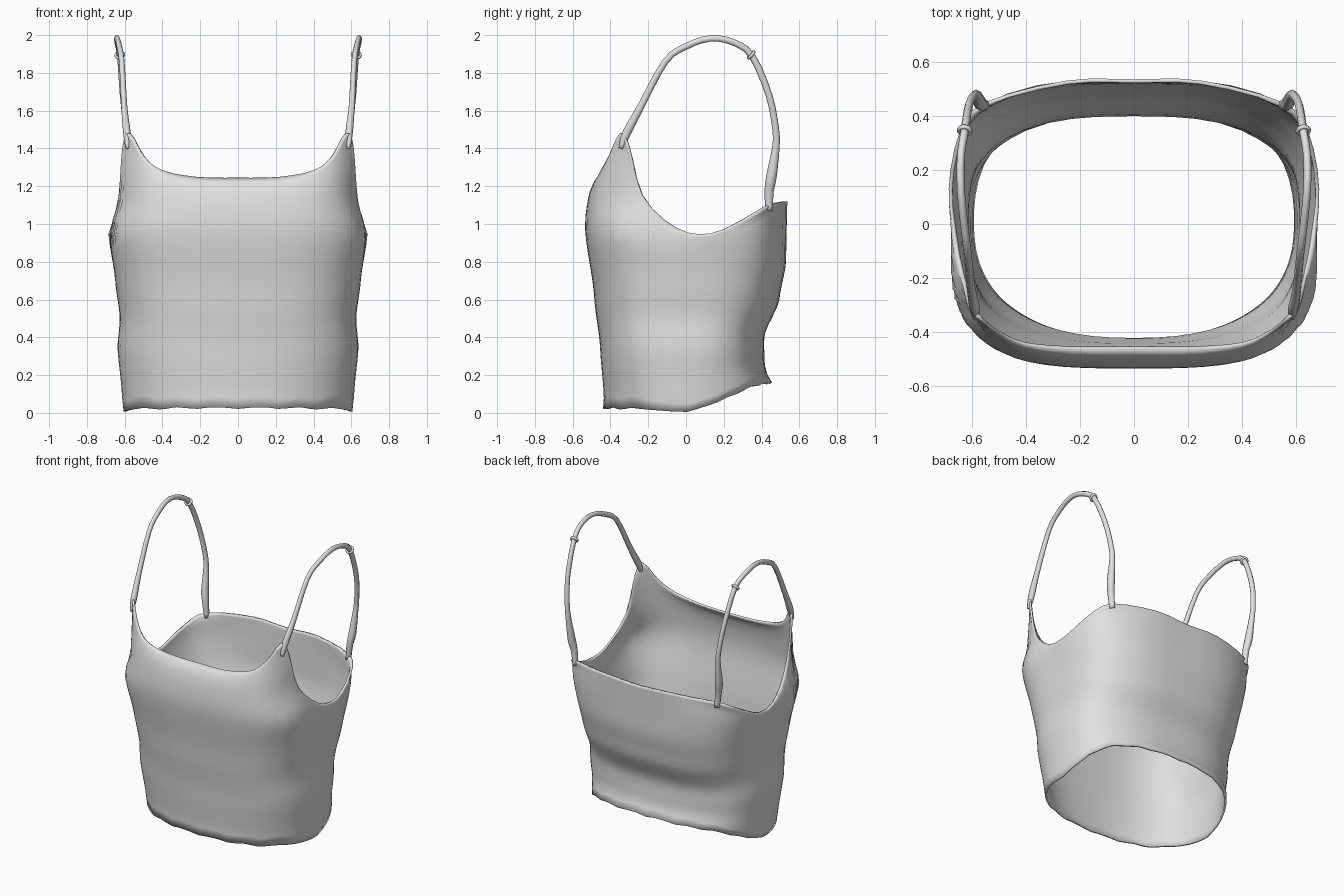
import bpy, bmesh, math
from mathutils import Vector

if "Cube" in bpy.data.objects:
    bpy.data.objects.remove(bpy.data.objects["Cube"])

fabric = bpy.data.materials.new("light grey fabric")
fabric.diffuse_color = (0.75, 0.75, 0.75, 1)
fabric.use_nodes = True
fabric.node_tree.nodes["Principled BSDF"].inputs["Base Color"].default_value = fabric.diffuse_color


def lerp_table(table, x):
    """Smoothed lookup in a list of (x, value)."""
    if x <= table[0][0]:
        return table[0][1]
    for (x0, v0), (x1, v1) in zip(table, table[1:]):
        if x <= x1:
            t = (x - x0) / (x1 - x0)
            t = .5 * t + .5 * t * t * (3 - 2 * t)
            return v0 + (v1 - v0) * t
    return table[-1][1]


def smooth_path(pts, steps, closed):
    """Catmull-Rom interpolation through points."""
    n, out = len(pts), []
    get = (lambda i: pts[i % n]) if closed else (lambda i: pts[max(0, min(n - 1, i))])
    for i in range(n if closed else n - 1):
        a, b, c, d = (Vector(get(i + k)) for k in (-1, 0, 1, 2))
        for s in range(steps):
            t = s / steps
            out.append(0.5 * (2 * b + (c - a) * t + (2 * a - 5 * b + 4 * c - d) * t * t
                              + (3 * b - a - 3 * c + d) * t ** 3))
    if not closed:
        out.append(Vector(pts[-1]))
    return out


def make_object(name, bm):
    bmesh.ops.recalc_face_normals(bm, faces=bm.faces)
    me = bpy.data.meshes.new(name)
    bm.to_mesh(me)
    bm.free()
    me.materials.append(fabric)
    for p in me.polygons:
        p.use_smooth = True
    ob = bpy.data.objects.new(name, me)
    bpy.context.collection.objects.link(ob)
    return ob


def skin(bm, rings, closed_path=False):
    """Join closed rings of vertices with quads."""
    pairs = list(zip(rings, rings[1:]))
    if closed_path:
        pairs.append((rings[-1], rings[0]))
    for r0, r1 in pairs:
        n = len(r0)
        for i in range(n):
            j = (i + 1) % n
            bm.faces.new((r0[i], r0[j], r1[j], r1[i]))


# Top edge, front centre to back centre: neckline, strap root, armhole, back
top_half = [(0, -.46, 1.245), (.22, -.462, 1.25), (.40, -.45, 1.285), (.50, -.41, 1.36),
            (.578, -.35, 1.48), (.612, -.31, 1.41), (.632, -.23, 1.15), (.665, -.05, .98),
            (.685, .13, .95), (.645, .34, 1.04), (.55, .45, 1.10), (.25, .53, 1.12),
            (0, .535, 1.11)]
top_loop = top_half + [(-x, y, z) for x, y, z in reversed(top_half[1:-1])]
top_edge = smooth_path(top_loop, 3, True)

# Body profiles by height
half_width = [(0, .605), (.1, .615), (.35, .638), (.5, .625), (.7, .65), (.95, .69),
              (1.14, .635), (1.3, .645), (1.4, .635)]
front_depth = [(0, .44), (.08, .435), (.35, .455), (.6, .485), (1.0, .538), (1.15, .535), (1.3, .50)]
back_depth = [(.1, .465), (.16, .455), (.23, .418), (.4, .412), (.6, .495), (.8, .53), (1.1, .535)]
hem_height = [(-1, .022), (0, .004), (.27, .04), (.5, .09), (.8, .145), (1, .16)]

# Garment body lofted from hem to top edge
ROWS = 22
bm = bmesh.new()
rings = []
for r in range(ROWS + 1):
    v = r / ROWS
    ring = []
    for p in top_edge:
        ux, uy = p.x / .66, p.y / .52
        n0 = 1 / math.hypot(ux, uy)
        hem = lerp_table(hem_height, uy * n0) + .01 * math.sin(9 * ux) ** 2
        z = hem + (p.z - hem) * v
        n = 2.3 + 1.05 * min(z, 1)
        k = (abs(ux) ** n + abs(uy) ** n) ** (-1 / n)
        depth = lerp_table(front_depth if uy < 0 else back_depth, z)
        q = Vector((ux * k * lerp_table(half_width, z), uy * k * depth, z))
        w = max(0, (v - .7) / .3) ** 3
        ring.append(bm.verts.new(q.lerp(p, w)))
    rings.append(ring)
skin(bm, rings)
body = make_object("garment_body", bm)
sol = body.modifiers.new("cloth thickness", "SOLIDIFY")
sol.thickness = .014
sol.offset = -1


# Shoulder straps: x, y, z, radius along the right strap
strap_pts = [(.585, -.345, 1.40, .012), (.588, -.315, 1.48, .023), (.602, -.24, 1.62, .019),
             (.615, -.11, 1.86, .017), (.628, 0, 1.94, .017), (.64, .13, 1.983, .017),
             (.64, .25, 1.962, .017), (.625, .35, 1.89, .018), (.61, .44, 1.68, .018),
             (.59, .475, 1.50, .018), (.58, .475, 1.40, .020), (.572, .452, 1.25, .028),
             (.56, .44, 1.17, .024), (.55, .44, 1.07, .02)]


def tube(name, pts, radii, sides=8, closed=False):
    bm = bmesh.new()
    rings, n = [], len(pts)
    for i, p in enumerate(pts):
        a = pts[(i - 1) % n] if closed or i > 0 else p
        b = pts[(i + 1) % n] if closed or i < n - 1 else p
        t = (b - a).normalized()
        ref = Vector((1, 0, 0)) if not closed else (p - sum(pts, Vector()) / n)
        s = (ref - t * ref.dot(t)).normalized()
        u = t.cross(s)
        rings.append([bm.verts.new(p + radii[i] * (s * .85 * math.cos(c) + u * math.sin(c)))
                      for c in (2 * math.pi * k / sides for k in range(sides))])
    skin(bm, rings, closed)
    if not closed:
        bm.faces.new(rings[0])
        bm.faces.new(rings[-1])
    return make_object(name, bm)


for side, label in ((1, "right"), (-1, "left")):
    path = smooth_path([(side * x, y, z) for x, y, z, _ in strap_pts], 3, False)
    rad = [c.x for c in smooth_path([(p[3], 0, 0) for p in strap_pts], 3, False)]
    tube(label + "_strap", path, rad)

    # Strap adjuster ring around the strap
    centre = Vector((side * .626, .345, 1.895))
    along = Vector((side * -.12, .75, -.65)).normalized()
    s = along.orthogonal().normalized()
    u = along.cross(s)
    loop = [centre + .022 * (s * math.cos(a) + u * math.sin(a))
            for a in (2 * math.pi * k / 12 for k in range(12))]
    tube(label + "_strap_adjuster", loop, [.009] * 12, 6, True)
